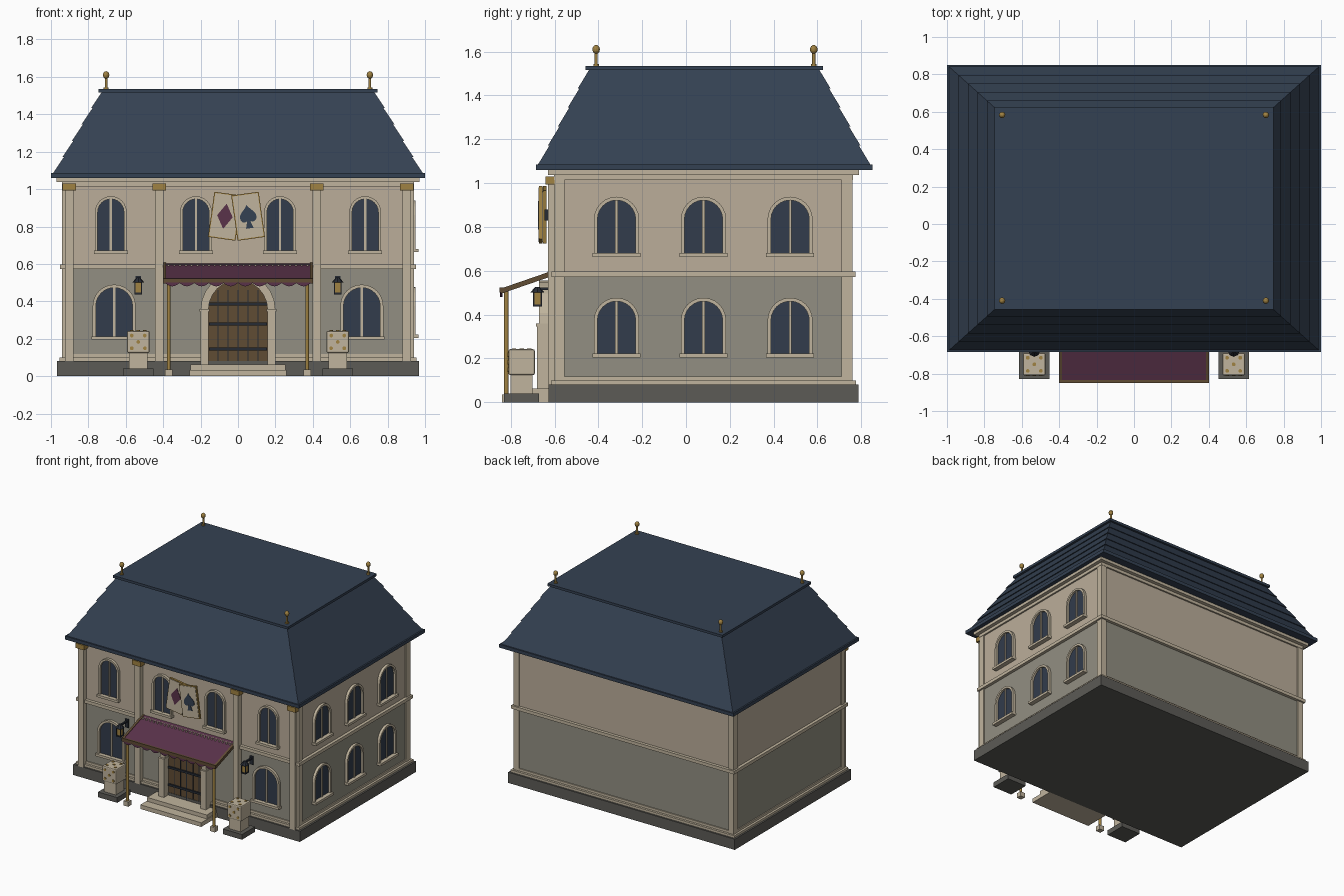
import bpy, bmesh, math
from mathutils import Matrix, Vector

if "Cube" in bpy.data.objects:
    bpy.data.objects.remove(bpy.data.objects["Cube"])

def mat(name, r, g, b):
    lin = lambda c: (c / 255 / 12.92) if c < 11 else ((c / 255 + 0.055) / 1.055) ** 2.4
    m = bpy.data.materials.new(name)
    m.diffuse_color = (lin(r), lin(g), lin(b), 1)
    m.use_nodes = True
    m.node_tree.nodes["Principled BSDF"].inputs["Base Color"].default_value = m.diffuse_color
    return m

WALL = mat("warm plaster", 187, 174, 154)
TRIM = mat("cream stone", 192, 180, 157)
LOWER = mat("grey green plaster", 146, 143, 130)
SLATE = mat("slate blue", 52, 65, 82)
GLASS = mat("dark glass", 50, 60, 76)
PURPLE = mat("plum cloth", 90, 50, 74)
GOLD = mat("old gold", 160, 130, 66)
WOOD = mat("brown wood", 96, 76, 52)
STONE = mat("dark stone", 92, 91, 86)
IRON = mat("dark iron", 38, 43, 52)

FRONT = Matrix.Identity(4)                 # local -y is outward
RIGHT = Matrix.Rotation(math.pi / 2, 4, 'Z')  # local x -> y, outward -> +x
CY = 0.083                                 # building centre in y
FY, BY, SX = -0.59, 0.75, 0.93             # wall planes

def finish(name, bm, m, M=FRONT):
    bmesh.ops.recalc_face_normals(bm, faces=bm.faces[:])
    bm.transform(M)
    me = bpy.data.meshes.new(name)
    bm.to_mesh(me)
    bm.free()
    me.materials.append(m)
    ob = bpy.data.objects.new(name, me)
    bpy.context.collection.objects.link(ob)
    return ob

def prism(name, pts, y0, y1, m, M=FRONT):
    """Polygon in local x,z extruded along local y."""
    bm = bmesh.new()
    a = [bm.verts.new((x, y0, z)) for x, z in pts]
    b = [bm.verts.new((x, y1, z)) for x, z in pts]
    bm.faces.new(a)
    bm.faces.new(b[::-1])
    for i in range(len(pts)):
        j = (i + 1) % len(pts)
        bm.faces.new((a[i], b[i], b[j], a[j]))
    return finish(name, bm, m, M)

def box(name, x0, x1, y0, y1, z0, z1, m, M=FRONT):
    return prism(name, [(x0, z0), (x1, z0), (x1, z1), (x0, z1)], y0, y1, m, M)

def frustum(name, hx0, hx1, z0, z1, m):
    """Roof layer, rectangular, centred on the building."""
    hy = lambda h: 0.768 - 0.896 * (1 - h)
    bm = bmesh.new()
    lo, hi = ([bm.verts.new((sx * h, CY + sy * hy(h), z)) for sx, sy in ((-1, -1), (1, -1), (1, 1), (-1, 1))]
              for h, z in ((hx0, z0), (hx1, z1)))
    bm.faces.new(lo[::-1])
    bm.faces.new(hi)
    for i in range(4):
        j = (i + 1) % 4
        bm.faces.new((lo[i], lo[j], hi[j], hi[i]))
    return finish(name, bm, m)

def cyl(name, loc, r, d, m, r2=None, axis='Z', seg=12):
    bm = bmesh.new()
    R = Matrix.Rotation(math.pi / 2, 4, 'X') if axis == 'Y' else FRONT
    bmesh.ops.create_cone(bm, cap_ends=True, segments=seg, radius1=r, radius2=r if r2 is None else r2, depth=d)
    return finish(name, bm, m, Matrix.Translation(loc) @ R)

def arch(r, base, spring, n=12):
    return ([(-r, base)] + [(-r * math.cos(math.pi * i / n), spring + r * math.sin(math.pi * i / n))
                            for i in range(n + 1)] + [(r, base)])

def window(name, u, wall, base, top, ro, ri, M):
    """Arched window: glass, stone frame, mullion and sill."""
    s = top - ro
    at = lambda pts: [(u + x, z) for x, z in pts]
    prism(name + "_glass", at(arch(ri + 0.004, base, s)), -wall - 0.004, -wall + 0.01, GLASS, M)
    prism(name + "_frame", at(arch(ro, base, s) + arch(ri, base, s)[::-1]), -wall - 0.02, -wall + 0.01, TRIM, M)
    box(name + "_mullion", u - 0.006, u + 0.006, -wall - 0.012, -wall, base, s + ri, TRIM, M)
    box(name + "_sill", u - ro - 0.006, u + ro + 0.006, -wall - 0.035, -wall + 0.01, base - 0.018, base, TRIM, M)

# Body: plinth, two-tone walls, mouldings that wrap all four sides
def slab(name, grow, z0, z1, m):
    box(name, -SX - grow, SX + grow, FY - grow, BY + grow, z0, z1, m)
slab("plinth", 0.038, 0, 0.082, STONE)
slab("lower_wall", 0, 0.08, 0.58, LOWER)
slab("upper_wall", 0, 0.58, 1.06, WALL)
slab("base_moulding_low", 0.025, 0.082, 0.1, TRIM)
slab("base_moulding_top", 0.008, 0.1, 0.118, TRIM)
slab("belt_course", 0.023, 0.572, 0.597, TRIM)
slab("frieze", 0.012, 1.015, 1.04, TRIM)
slab("cornice", 0.04, 1.038, 1.062, TRIM)
for sx in (-1, 1):
    for y0, y1 in ((FY - 0.01, FY + 0.035), (BY - 0.04, BY + 0.01)):
        box("corner_strip", *sorted((sx * 0.895, sx * 0.94)), y0, y1, 0.08, 1.04, TRIM)
    # Front pilasters with gold capitals
    for x in (0.903, 0.42):
        c = sx * x
        box("pilaster", c - 0.023, c + 0.023, -0.63, FY, 0.08, 1.0, TRIM)
        box("pilaster_capital", c - 0.036, c + 0.036, -0.64, FY, 0.993, 1.03, GOLD)

# Windows: front and right side
for sx in (-1, 1):
    for x in (0.225, 0.68):
        window("upper_front_window", sx * x, -FY, 0.672, 0.962, 0.085, 0.07, FRONT)
    window("lower_front_window", sx * 0.662, -FY, 0.213, 0.49, 0.115, 0.098, FRONT)
for y in (-0.317, 0.08, 0.475):
    window("upper_side_window", y, SX, 0.681, 0.938, 0.103, 0.087, RIGHT)
    window("lower_side_window", y, SX, 0.222, 0.477, 0.103, 0.087, RIGHT)

# Roof: eave, five overlapping slate courses, cap, finials
frustum("eave", 1.0, 1.0, 1.06, 1.086, SLATE)
for i in range(5):
    h = 0.99 - 0.051 * i
    frustum("slate_course", h, h - 0.059, 1.084 + 0.0872 * i, 1.084 + 0.0872 * (i + 1), SLATE)
frustum("roof_cap", 0.747, 0.747, 1.516, 1.535, SLATE)
for x in (-0.705, 0.705):
    for y in (-0.41, 0.583):
        cyl("finial_base", (x, y, 1.539), 0.013, 0.01, GOLD)
        cyl("finial_rod", (x, y, 1.565), 0.007, 0.07, GOLD)
        bm = bmesh.new()
        bmesh.ops.create_uvsphere(bm, u_segments=12, v_segments=8, radius=0.017)
        bm.transform(Matrix.Diagonal((1, 1, 1.2, 1)))
        finish("finial_ball", bm, GOLD, Matrix.Translation((x, y, 1.61)))

# Doorway: steps, arched surround, planked door with iron straps
box("lower_step", -0.26, 0.26, -0.82, FY, 0, 0.032, TRIM)
box("upper_step", -0.255, 0.255, -0.745, FY, 0.032, 0.062, TRIM)
prism("door", arch(0.165, 0.06, 0.355), -0.625, FY, WOOD)
prism("door_surround", arch(0.2, 0.06, 0.355) + arch(0.158, 0.06, 0.355)[::-1], -0.67, FY, TRIM)
for sx in (-1, 1):
    c = sx * 0.179
    box("door_column", c - 0.022, c + 0.022, -0.68, FY, 0.06, 0.345, TRIM)
    box("door_impost", c - 0.026, c + 0.026, -0.684, FY, 0.345, 0.36, TRIM)
for i in range(-2, 3):
    box("plank_seam", i * 0.053 - 0.003, i * 0.053 + 0.003, -0.628, -0.62, 0.06, 0.46, IRON)
for z in (0.145, 0.28, 0.385):
    box("door_strap", -0.155, 0.155, -0.635, -0.62, z - 0.008, z + 0.008, IRON)

# Awning: sloped cloth, wooden frame, scalloped valance, posts
slope = lambda o, t: [(FY, 0.603 + o), (-0.845, 0.515 + o), (-0.845, 0.515 + o - t), (FY, 0.603 + o - t)]
prism("awning_cloth", slope(0, 0.014), -0.395, 0.395, PURPLE, RIGHT)
for sx in (-1, 1):
    prism("awning_side_rail", slope(0.004, 0.024), *sorted((sx * 0.385, sx * 0.402)), WOOD, RIGHT)
    box("awning_post_base", sx * 0.37 - 0.02, sx * 0.37 + 0.02, -0.84, -0.8, 0, 0.036, TRIM)
    cyl("awning_post", (sx * 0.37, -0.82, 0.27), 0.01, 0.48, GOLD)
box("awning_front_rail", -0.402, 0.402, -0.85, -0.835, 0.5, 0.523, WOOD)
n, w = 10, 0.078
scallop = [(-n * w / 2 + w * (k + j / 6), 0.498 - 0.018 * math.sin(math.pi * j / 6))
           for k in range(n) for j in range(6)]
prism("awning_valance", [(0.39, 0.51), (-0.39, 0.51)] + scallop + [(0.39, 0.498)], -0.848, -0.838, PURPLE)
for i in range(25):
    x = -0.372 + i * 0.031
    box("awning_stitch", x - 0.005, x + 0.005, -0.632, -0.624, 0.585, 0.597, TRIM)

# Dice on pedestals, and wall lanterns, mirrored
quincunx = [(-1, -1), (1, -1), (0, 0), (-1, 1), (1, 1)]
for sx in (-1, 1):
    x = sx * 0.533
    box("dice_plinth", x - 0.082, x + 0.082, -0.83, -0.67, 0, 0.04, STONE)
    box("dice_pedestal", x - 0.05, x + 0.05, -0.80, -0.70, 0.04, 0.128, TRIM)
    die = box("die", x - 0.06, x + 0.06, -0.81, -0.69, 0.124, 0.242, TRIM)
    bev = die.modifiers.new("rounded_edges", 'BEVEL')
    bev.width, bev.segments = 0.008, 2
    for a, b in quincunx:
        cyl("die_front_pip", (x + a * 0.035, -0.811, 0.183 + b * 0.034), 0.01, 0.006, GOLD, axis='Y')
        cyl("die_top_pip", (x + a * 0.035, -0.75 + b * 0.035, 0.243), 0.01, 0.006, GOLD)
    ly = -0.678
    box("lantern_bracket", x - 0.006, x + 0.006, ly, FY, 0.512, 0.524, IRON)
    box("lantern_wall_plate", x - 0.014, x + 0.014, FY - 0.008, FY, 0.47, 0.535, IRON)
    box("lantern_light", x - 0.016, x + 0.016, ly - 0.016, ly + 0.016, 0.445, 0.505, GOLD)
    box("lantern_foot", x - 0.02, x + 0.02, ly - 0.02, ly + 0.02, 0.436, 0.446, IRON)
    cyl("lantern_cap", (x, ly, 0.514), 0.032, 0.026, IRON, r2=0.01, seg=8)
    for a in (-1, 1):
        for b in (-1, 1):
            px, py = x + a * 0.017, ly + b * 0.017
            box("lantern_bar", px - 0.003, px + 0.003, py - 0.003, py + 0.003, 0.44, 0.505, IRON)

# Playing card sign: two tilted cards with gold borders
diamond = [(0, 0.068), (0.042, 0), (0, -0.068), (-0.042, 0)]
leaf = []
for k in range(28):
    t = 2 * math.pi * k / 28
    leaf.append((0.0028 * 16 * math.sin(t) ** 3, -0.0033 * (13 * math.cos(t) - 5 * math.cos(2 * t)
                 - 2 * math.cos(3 * t) - math.cos(4 * t)) + 0.008))
stem = [(-0.02, -0.065), (0.02, -0.065), (0.004, -0.01), (-0.004, -0.01)]
for sx, y, suits, colour in ((-1, -0.645, [diamond], PURPLE), (1, -0.662, [leaf, stem], SLATE)):
    M = Matrix.Translation((-0.008 + sx * 0.062, y, 0.855)) @ Matrix.Rotation(-sx * math.radians(8), 4, 'Y')
    box("card_border", -0.074, 0.074, -0.008, 0.008, -0.122, 0.122, GOLD, M)
    box("card_face", -0.068, 0.068, -0.011, 0, -0.116, 0.116, TRIM, M)
    for s in suits:
        prism("card_suit", s, -0.014, 0, colour, M)
box("sign_mount", -0.03, 0.03, -0.645, FY, 0.83, 0.88, IRON)
